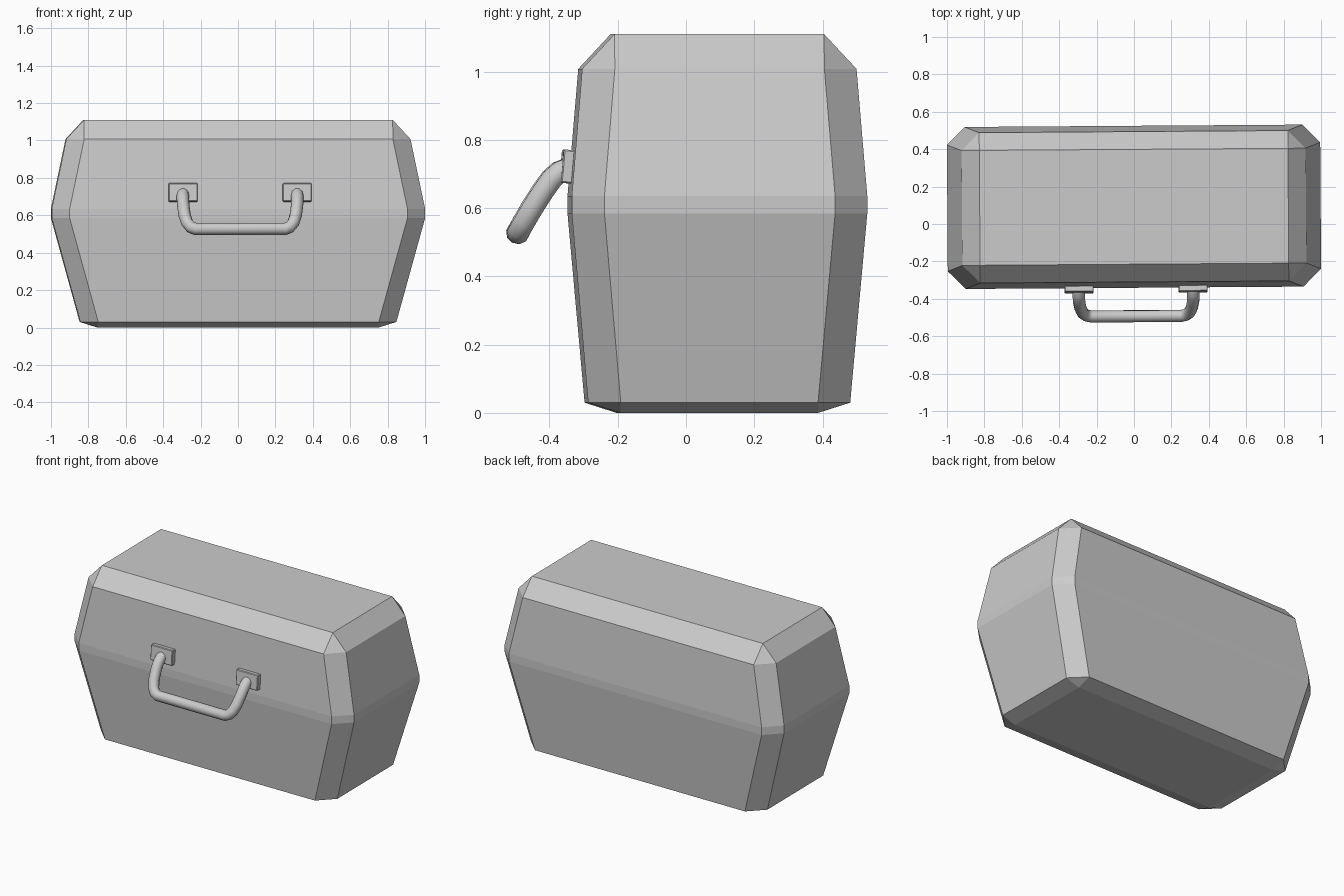
import bpy, bmesh, math
from mathutils import Matrix, Vector

cube = bpy.data.objects.get("Cube")
if cube:
    bpy.data.objects.remove(cube, do_unlink=True)

grey = bpy.data.materials.new("light grey")
grey.use_nodes = True
grey.diffuse_color = (0.6, 0.6, 0.6, 1)
grey.node_tree.nodes["Principled BSDF"].inputs["Base Color"].default_value = (0.6, 0.6, 0.6, 1)

BODY_Y = 0.092
TURN = Matrix.Rotation(math.radians(0.4), 4, 'Z')
CUT = 0.095


def add_object(name, bm):
    bmesh.ops.recalc_face_normals(bm, faces=bm.faces)
    mesh = bpy.data.meshes.new(name)
    bm.to_mesh(mesh)
    bm.free()
    mesh.materials.append(grey)
    obj = bpy.data.objects.new(name, mesh)
    bpy.context.collection.objects.link(obj)
    return obj


# Case body: stacked rings with cut corners, closed by rectangular ends
def ring(bm, hx, hy, z, cut):
    pts = []
    for sx, sy in ((1, 1), (-1, 1), (-1, -1), (1, -1)):
        pair = [(sx * hx, sy * (hy - cut)), (sx * (hx - cut), sy * hy)]
        pts += pair if sx * sy > 0 else pair[::-1]
    return [bm.verts.new((x, y, z)) for x, y in pts]


bm = bmesh.new()
levels = [
    (0.75, 0.29, 0.0, 0),
    (0.845, 0.384, 0.03, CUT),
    (0.998, 0.433, 0.585, CUT),
    (0.998, 0.433, 0.635, CUT),
    (0.92, 0.402, 1.008, CUT),
    (0.825, 0.307, 1.11, 0),
]
rings = [ring(bm, *level) for level in levels]
for low, high in zip(rings, rings[1:]):
    for i in range(8):
        j = (i + 1) % 8
        bm.faces.new((low[i], low[j], high[j], high[i]))
bm.faces.new(rings[0])
bm.faces.new(rings[-1])
bmesh.ops.remove_doubles(bm, verts=bm.verts, dist=0.0005)
body = add_object("case_body", bm)
body.matrix_world = Matrix.Translation((0, BODY_Y, 0)) @ TURN

# Handle mounting plates, leaning with the front wall
HANDLE_X = 0.008
for side, label in ((1, "left"), (-1, "right")):
    bm = bmesh.new()
    bmesh.ops.create_cube(bm, size=1, matrix=Matrix.Diagonal((0.155, 0.034, 0.098, 1)))
    bmesh.ops.bevel(bm, geom=bm.edges[:], offset=0.004, segments=1, affect='EDGES')
    plate = add_object("handle_plate_" + label, bm)
    place = Matrix.Translation((HANDLE_X + side * 0.305, -0.348 - BODY_Y, 0.722))
    lean = Matrix.Rotation(math.radians(-5), 4, 'X')
    plate.matrix_world = body.matrix_world @ place @ lean

# Carrying handle: a hanging bail swept along a mirrored path
half = [
    (0.305, -0.345, 0.716), (0.306, -0.372, 0.706), (0.306, -0.395, 0.685),
    (0.304, -0.42, 0.65), (0.297, -0.452, 0.60), (0.284, -0.475, 0.56),
    (0.265, -0.488, 0.537), (0.24, -0.493, 0.527),
]
path = half + [(-x, y, z) for x, y, z in reversed(half)]
curve = bpy.data.curves.new("handle", 'CURVE')
curve.dimensions = '3D'
curve.bevel_depth = 0.033
curve.bevel_resolution = 3
curve.use_fill_caps = True
spline = curve.splines.new('POLY')
spline.points.add(len(path) - 1)
for point, (x, y, z) in zip(spline.points, path):
    point.co = (x + HANDLE_X, y - BODY_Y, z, 1)
curve.materials.append(grey)
handle = bpy.data.objects.new("handle", curve)
bpy.context.collection.objects.link(handle)
handle.matrix_world = body.matrix_world
bpy.ops.object.select_all(action='DESELECT')
handle.select_set(True)
bpy.context.view_layer.objects.active = handle
bpy.ops.object.convert(target='MESH')
bpy.ops.object.shade_smooth_by_angle(angle=math.radians(40))
